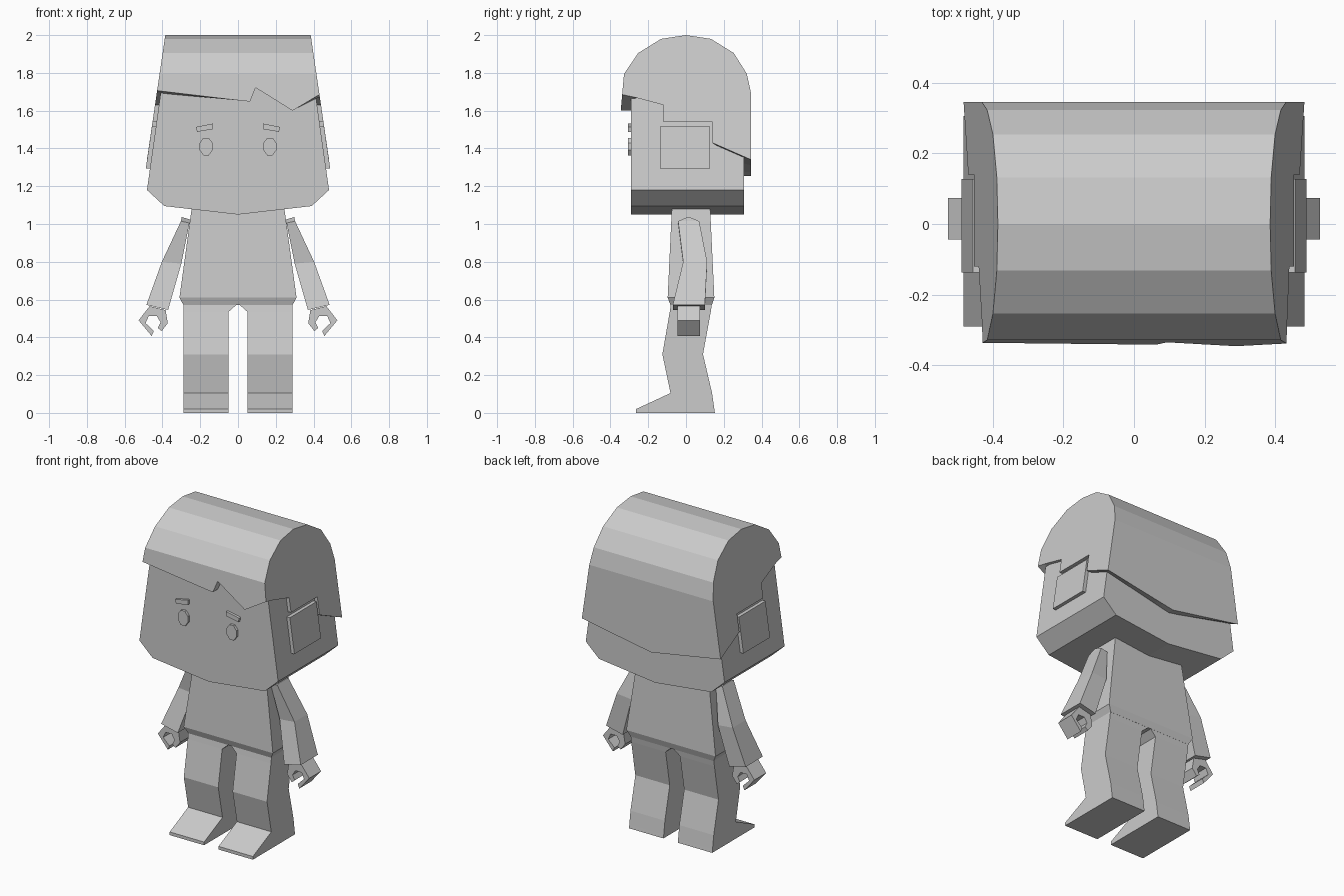
import bpy, bmesh, math

if "Cube" in bpy.data.objects:
    bpy.data.objects.remove(bpy.data.objects["Cube"], do_unlink=True)

# One plain material
grey = bpy.data.materials.new("light_grey")
grey.use_nodes = True
colour = (0.6, 0.6, 0.6, 1)
grey.diffuse_color = colour
grey.node_tree.nodes["Principled BSDF"].inputs["Base Color"].default_value = colour


def loft(name, rings, mirror=False):
    """Skin matching closed rings of points and cap both ends."""
    bm = bmesh.new()
    loops = [[bm.verts.new(p) for p in ring] for ring in rings]
    n = len(loops[0])
    for a, b in zip(loops, loops[1:]):
        for i in range(n):
            j = (i + 1) % n
            bm.faces.new((a[i], a[j], b[j], b[i]))
    bm.faces.new(loops[0])
    bm.faces.new(loops[-1])
    bmesh.ops.recalc_face_normals(bm, faces=bm.faces)
    mesh = bpy.data.meshes.new(name)
    bm.to_mesh(mesh)
    bm.free()
    mesh.materials.append(grey)
    obj = bpy.data.objects.new(name, mesh)
    bpy.context.collection.objects.link(obj)
    if mirror:
        obj.modifiers.new("Mirror", 'MIRROR').use_mirror_merge = False
    return obj


def prism(name, outline, y0, y1, mirror=False):
    """Extrude an x-z outline along y."""
    return loft(name, [[(x, y, z) for x, z in outline] for y in (y0, y1)], mirror)


def box_ring(x0, x1, y0, y1, z0, z1):
    """Four-cornered ring whose height runs from z0 (inner) to z1 (outer)."""
    return [(x0, y0, z0), (x1, y0, z1), (x1, y1, z1), (x0, y1, z0)]


# Head: wedge-chinned block
half = [(0.39, 1.095), (0.482, 1.18), (0.4, 1.76)]
prism("head", [(0, 1.05)] + half + [(-x, z) for x, z in reversed(half)], -0.29, 0.306)

# Hair: domed profile with a zigzag fringe, stepped sides and a V-shaped nape
dome = [(-0.328, 1.795), (-0.253, 1.905), (-0.132, 1.98), (0, 2.0),
        (0.132, 1.98), (0.253, 1.905), (0.322, 1.795), (0.345, 1.69)]
fringe = [(-1, 1.706), (0, 1.655), (0.145, 1.648), (0.218, 1.722), (0.65, 1.60), (1, 1.685)]
sections = []
for s, zf in fringe:
    zb = 1.255 + 0.085 * abs(s)
    outline = [(-0.328 - 0.09 * (1.795 - zf), zf)] + dome + [
        (0.345, zb), (0.30, zb + 0.02 * abs(s)), (0.14, 1.43), (0.14, 1.54),
        (-0.12, 1.54), (-0.12, 1.63), (-0.28, zf - 0.012 * (abs(s) == 1))]
    sections.append([(s * (0.385 + 0.147 * (2 - z)), y, z) for y, z in outline])
loft("hair", sections)

# Ears: flat slanted plates
prism("ears", [(0.42, 1.515), (0.456, 1.515), (0.488, 1.295), (0.45, 1.295)],
      -0.137, 0.127, mirror=True)

# Eyes and eyebrows
eye = [(0.169 + 0.037 * math.cos(a), 1.41 + 0.05 * math.sin(a))
       for a in (math.radians(22.5 + 45 * i) for i in range(8))]
prism("eyes", eye, -0.306, -0.28, mirror=True)
prism("eyebrows", [(0.132, 1.532), (0.222, 1.514), (0.217, 1.488), (0.134, 1.502)],
      -0.306, -0.28, mirror=True)

# Torso with tapered hem
loft("torso", [box_ring(-w, w, y0, y1, z, z) for w, y0, y1, z in (
    (0.288, -0.082, 0.137, 0.57), (0.31, -0.097, 0.15, 0.61), (0.243, -0.074, 0.127, 1.1))])

# Legs with feet, meeting at the crotch
loft("legs", [box_ring(x0, 0.289, y0, y1, z, z) for x0, y0, y1, z in (
    (0.05, -0.265, 0.153, 0), (0.05, -0.265, 0.15, 0.02), (0.05, -0.082, 0.138, 0.105),
    (0.05, -0.125, 0.09, 0.31), (0.05, -0.086, 0.131, 0.535), (0.005, -0.08, 0.137, 0.575))],
    mirror=True)

# Arms, flaring toward the cuff, with a ridged shoulder cap
loft("arms", [box_ring(*r) for r in (
    (0.37, 0.485, -0.07, 0.1, 0.545, 0.572),
    (0.30, 0.403, -0.015, 0.112, 0.79, 0.80),
    (0.257, 0.302, -0.042, 0.07, 1.005, 1.015),
    (0.257, 0.298, 0.008, 0.018, 1.025, 1.037))], mirror=True)

# Hands: open hooks
prism("hands", [(0.526, 0.49), (0.457, 0.407), (0.446, 0.433), (0.489, 0.475),
                (0.473, 0.512), (0.43, 0.512), (0.41, 0.48), (0.425, 0.45),
                (0.404, 0.433), (0.372, 0.475), (0.383, 0.544), (0.468, 0.565)],
      -0.044, 0.073, mirror=True)
